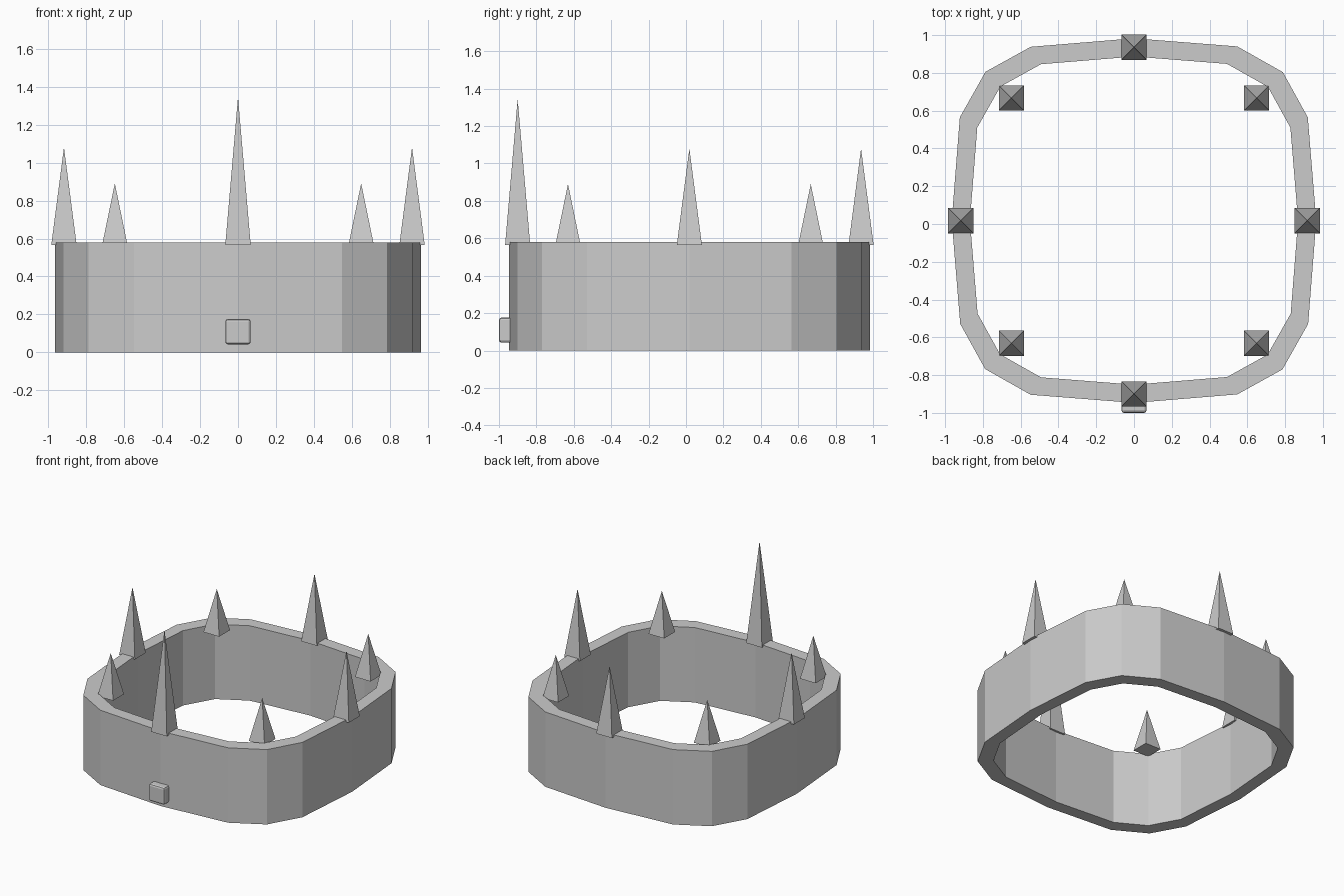
import bpy, bmesh, math

if "Cube" in bpy.data.objects:
    bpy.data.objects.remove(bpy.data.objects["Cube"])

CY = 0.018      # band centre in y
BAND_H = 0.58
SPIKE_Z = 0.565


def finish(bm, name):
    bmesh.ops.recalc_face_normals(bm, faces=bm.faces)
    mesh = bpy.data.meshes.new(name)
    bm.to_mesh(mesh)
    bm.free()
    obj = bpy.data.objects.new(name, mesh)
    bpy.context.collection.objects.link(obj)
    return obj


# Band: rounded-square 16-sided ring, one quadrant turned four times
quadrant = [(0.965, 0.0), (0.92, 0.547), (0.788, 0.786), (0.547, 0.922)]
outline = []
for k in range(4):
    c, s = round(math.cos(k * math.pi / 2)), round(math.sin(k * math.pi / 2))
    outline += [(x * c - y * s, x * s + y * c) for x, y in quadrant]

bm = bmesh.new()
loops = [[bm.verts.new((x * f, y * f + CY, z)) for x, y in outline]
         for f, z in ((1, 0), (1, BAND_H), (0.9, BAND_H), (0.9, 0))]
n = len(outline)
for i in range(4):
    a, b = loops[i], loops[(i + 1) % 4]
    for j in range(n):
        m = (j + 1) % n
        bm.faces.new((a[j], a[m], b[m], b[j]))
finish(bm, "crown_band")


# Spikes: four-sided pyramids
def spike(name, x, y, top):
    h = top - SPIKE_Z
    bpy.ops.mesh.primitive_cone_add(vertices=4, radius1=0.067 * math.sqrt(2), radius2=0,
                                    depth=h, location=(0, 0, 0))
    obj = bpy.context.object
    obj.name = name
    for v in obj.data.vertices:
        a = math.pi / 4
        px, py = v.co.x, v.co.y
        v.co.x = px * math.cos(a) - py * math.sin(a)
        v.co.y = px * math.sin(a) + py * math.cos(a)
    obj.location = (x, y + CY, SPIKE_Z + h / 2)


spike("front_spike", 0, -0.918, 1.345)
spike("back_spike", 0, 0.918, 1.08)
for side, sx in (("left", -1), ("right", 1)):
    spike(side + "_spike", sx * 0.917, 0, 1.08)
    spike(side + "_front_small_spike", sx * 0.649, -0.649, 0.89)
    spike(side + "_back_small_spike", sx * 0.649, 0.649, 0.89)

# Front stud: bevelled cube set into the band
bm = bmesh.new()
bmesh.ops.create_cube(bm, size=0.134)
bmesh.ops.bevel(bm, geom=bm.edges[:], offset=0.014, segments=2, profile=0.5, affect='EDGES')
stud = finish(bm, "front_stud")
stud.location = (0, -0.933, 0.109)
